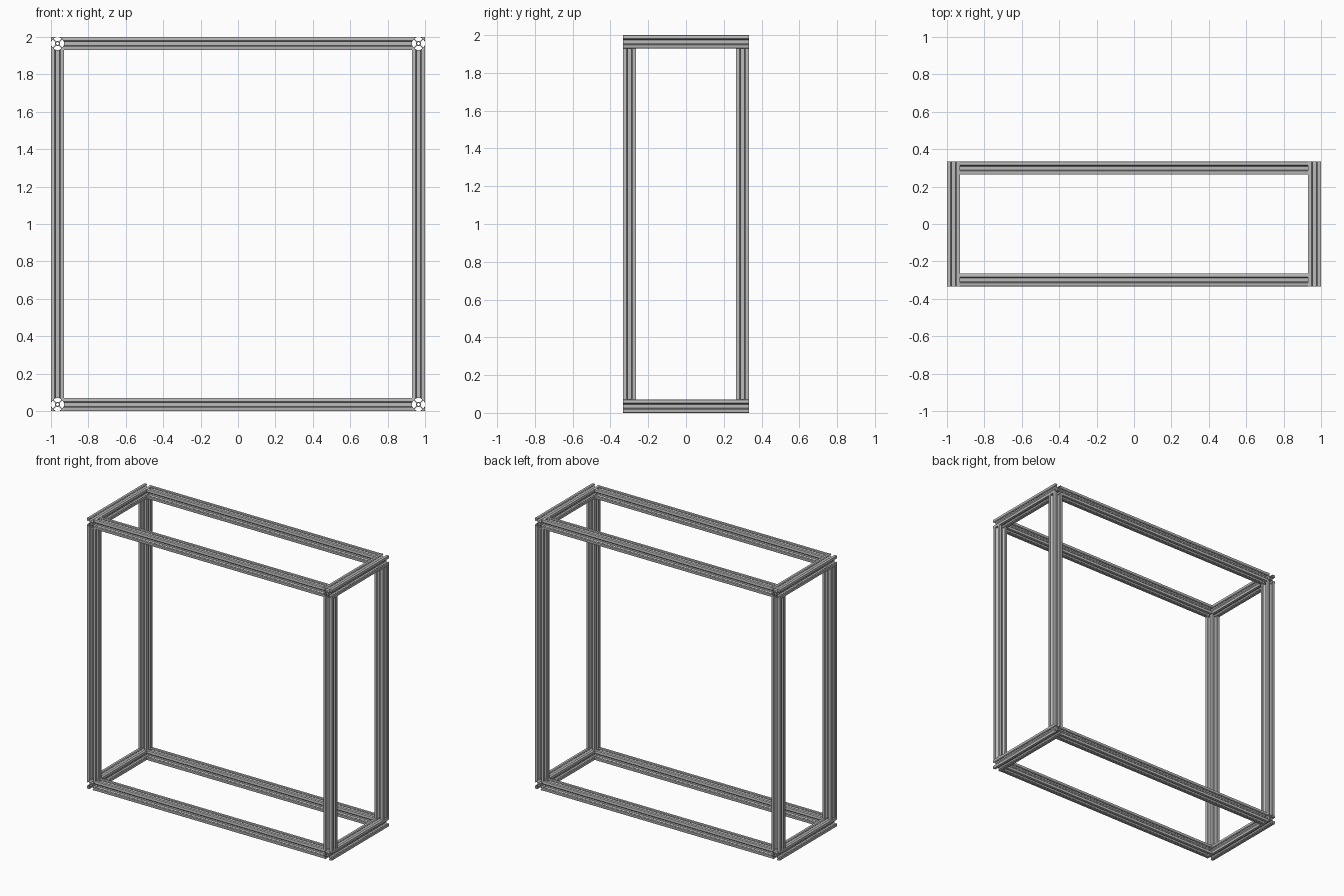
import bpy
import bmesh
import math

cube = bpy.data.objects.get("Cube")
if cube:
    bpy.data.objects.remove(cube, do_unlink=True)

WIDTH = 0.07            # side of the square slotted bar
LENGTH_X, DEPTH, HEIGHT = 2.0, 0.667, 2.0

aluminium = bpy.data.materials.new("grey_aluminium")
aluminium.use_nodes = True
colour = (0.5, 0.5, 0.5, 1)
aluminium.diffuse_color = colour
aluminium.node_tree.nodes["Principled BSDF"].inputs["Base Color"].default_value = colour


def quarter_profile():
    """One quarter of the slotted section, on a 20 unit square."""
    half = [(3.9, 0), (3.9, 2.84), (6.56, 5.5), (8.2, 5.5), (8.2, 3.1),
            (8.52, 3.1), (10, 4.58), (10, 9.2), (9.77, 9.77)]
    outer = half + [(y, x) for x, y in reversed(half[:-1])]
    bore = [(2.1 * math.cos(a), 2.1 * math.sin(a))
            for a in (math.pi / 2 * (1 - i / 4) for i in range(5))]
    return [(x * WIDTH / 20, y * WIDTH / 20) for x, y in outer + bore]


def bar_mesh(name, length):
    bm = bmesh.new()
    # Four turned quarters make the section
    for turn in range(4):
        c, s = round(math.cos(turn * math.pi / 2)), round(math.sin(turn * math.pi / 2))
        bm.faces.new([bm.verts.new((c * x - s * y, s * x + c * y, -length / 2))
                      for x, y in quarter_profile()])
    bmesh.ops.remove_doubles(bm, verts=bm.verts, dist=1e-5)
    # Extrude the section into a bar, keeping both end caps
    result = bmesh.ops.extrude_face_region(bm, geom=bm.faces[:], use_keep_orig=True)
    top = [v for v in result["geom"] if isinstance(v, bmesh.types.BMVert)]
    bmesh.ops.translate(bm, verts=top, vec=(0, 0, length))
    bmesh.ops.recalc_face_normals(bm, faces=bm.faces)
    mesh = bpy.data.meshes.new(name)
    bm.to_mesh(mesh)
    bm.free()
    mesh.materials.append(aluminium)
    return mesh


def place(name, mesh, location, rotation=(0, 0, 0)):
    bar = bpy.data.objects.new(name, mesh)
    bar.location = location
    bar.rotation_euler = rotation
    bpy.context.collection.objects.link(bar)
    return bar


post = bar_mesh("post", HEIGHT - 2 * WIDTH)
rail = bar_mesh("long_rail", LENGTH_X - 2 * WIDTH)
cross = bar_mesh("cross_rail", DEPTH)

x_out = (LENGTH_X - WIDTH) / 2
y_out = (DEPTH - WIDTH) / 2
levels = {"bottom": WIDTH / 2, "top": HEIGHT - WIDTH / 2}
sides = {"left": x_out, "right": -x_out}
ends = {"front": -y_out, "back": y_out}
quarter = math.pi / 2
bars = []

# Upright posts between the lower and upper frames
for end, y in ends.items():
    for side, x in sides.items():
        bars.append(place(f"{end}_{side}_post", post, (x, y, HEIGHT / 2)))

# Long rails fit between the full-depth cross rails
for level, z in levels.items():
    for end, y in ends.items():
        bars.append(place(f"{level}_{end}_rail", rail, (0, y, z), (0, quarter, 0)))
    for side, x in sides.items():
        bars.append(place(f"{level}_{side}_cross_rail", cross, (x, 0, z), (quarter, 0, 0)))

# Smooth the bores while the slot edges stay crisp
bpy.ops.object.select_all(action="DESELECT")
for bar in (bars[0], bars[4], bars[6]):
    bar.select_set(True)
bpy.context.view_layer.objects.active = bars[0]
bpy.ops.object.shade_smooth_by_angle(angle=math.radians(30))
